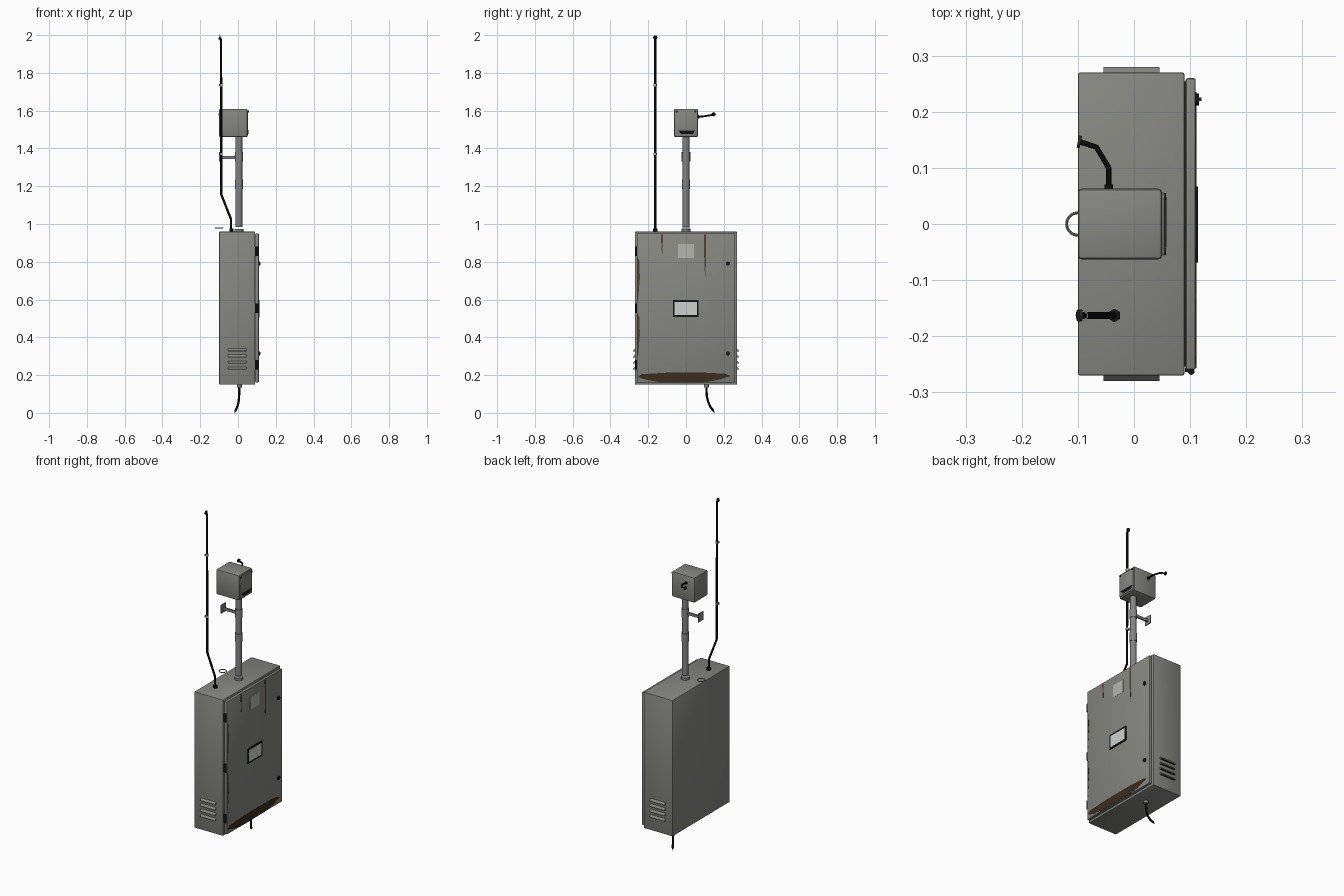
import bpy, bmesh, math
from mathutils import Vector

cube = bpy.data.objects.get("Cube")
if cube:
    bpy.data.objects.remove(cube, do_unlink=True)


def material(name, rgb):
    m = bpy.data.materials.new(name)
    m.use_nodes = True
    m.diffuse_color = (*rgb, 1)
    m.node_tree.nodes["Principled BSDF"].inputs["Base Color"].default_value = (*rgb, 1)
    return m


GREY = material("painted grey", (0.24, 0.245, 0.22))
STEEL = material("pipe steel", (0.23, 0.235, 0.23))
BLACK = material("black rubber", (0.006, 0.006, 0.006))
DARK = material("dark metal", (0.025, 0.025, 0.025))
RUST = material("rust", (0.045, 0.027, 0.013))
STREAK = material("rust streak", (0.09, 0.055, 0.025))
LABEL = material("pale label", (0.46, 0.47, 0.44))
GLASS = material("display panel", (0.62, 0.64, 0.61))


def finish(name, bm, mat, smooth=False):
    me = bpy.data.meshes.new(name)
    bmesh.ops.recalc_face_normals(bm, faces=bm.faces)
    bm.to_mesh(me)
    bm.free()
    ob = bpy.data.objects.new(name, me)
    bpy.context.collection.objects.link(ob)
    me.materials.append(mat)
    if smooth:
        shade(ob)
    return ob


def shade(ob):
    bpy.ops.object.select_all(action='DESELECT')
    ob.select_set(True)
    bpy.context.view_layer.objects.active = ob
    bpy.ops.object.shade_smooth_by_angle(angle=math.radians(40))


def box(name, x, y, z, mat, bevel=0.0):
    """Box from (low, high) ranges, optionally with rounded edges."""
    bm = bmesh.new()
    bmesh.ops.create_cube(bm, size=1)
    for v in bm.verts:
        v.co = [(r[0] + r[1]) / 2 + c * (r[1] - r[0]) for r, c in zip((x, y, z), v.co)]
    if bevel:
        bmesh.ops.bevel(bm, geom=bm.edges[:], offset=bevel, segments=2, profile=0.5, affect='EDGES')
    return finish(name, bm, mat, bevel > 0)


def rod(name, a, b, r, mat, sides=20, r2=None):
    """Cylinder or cone between two points."""
    a, b = Vector(a), Vector(b)
    bm = bmesh.new()
    bmesh.ops.create_cone(bm, cap_ends=True, segments=sides, radius1=r,
                          radius2=r if r2 is None else r2, depth=(b - a).length)
    turn = (b - a).to_track_quat('Z', 'Y')
    for v in bm.verts:
        v.co = turn @ v.co + (a + b) / 2
    return finish(name, bm, mat, sides > 8)


def tube(name, points, r, mat, cyclic=False):
    """Round cable along a polyline."""
    cu = bpy.data.curves.new(name, 'CURVE')
    cu.dimensions = '3D'
    cu.bevel_depth, cu.bevel_resolution, cu.use_fill_caps = r, 2, True
    sp = cu.splines.new('POLY')
    sp.points.add(len(points) - 1)
    for p, co in zip(sp.points, points):
        p.co = (*co, 1)
    sp.use_cyclic_u = cyclic
    ob = bpy.data.objects.new(name, cu)
    bpy.context.collection.objects.link(ob)
    ob.data.materials.append(mat)
    bpy.ops.object.select_all(action='DESELECT')
    ob.select_set(True)
    bpy.context.view_layer.objects.active = ob
    bpy.ops.object.convert(target='MESH')
    shade(bpy.context.object)


def plate(name, outline, mat, x=0.11, depth=0.001):
    """Thin plate on the door from a (y, z) outline."""
    bm = bmesh.new()
    face = bm.faces.new([bm.verts.new((x, y, z)) for y, z in outline])
    out = bmesh.ops.extrude_face_region(bm, geom=[face])
    for v in out["geom"]:
        if isinstance(v, bmesh.types.BMVert):
            v.co.x += depth
    return finish(name, bm, mat)


# Cabinet body, gasket and door
box("cabinet_body", (-0.1, 0.09), (-0.27, 0.27), (0.15, 0.96), GREY, 0.004)
box("door_gasket", (0.088, 0.095), (-0.254, 0.254), (0.165, 0.945), DARK)
box("door", (0.092, 0.11), (-0.26, 0.26), (0.16, 0.95), GREY, 0.004)

# Hinges and latches
for i, z in enumerate((0.255, 0.555, 0.855)):
    rod(f"hinge_{i}", (0.102, -0.263, z - 0.025), (0.102, -0.263, z + 0.025), 0.006, BLACK, 12)
    box(f"hinge_leaf_{i}", (0.091, 0.1), (-0.264, -0.257), (z - 0.024, z + 0.024), BLACK)
for i, z in enumerate((0.315, 0.79)):
    rod(f"latch_{i}", (0.109, 0.222, z), (0.116, 0.222, z), 0.011, BLACK, 16)
    box(f"latch_key_{i}", (0.115, 0.12), (0.219, 0.225), (z - 0.007, z + 0.007), DARK)

# Display and label
box("display_frame", (0.109, 0.114), (-0.069, 0.067), (0.508, 0.597), BLACK)
box("display", (0.112, 0.1145), (-0.06, 0.058), (0.518, 0.587), GLASS)
box("label", (0.109, 0.1108), (-0.043, 0.042), (0.82, 0.895), LABEL)

# Rust patch along the bottom of the door and streaks from its edges
patch = [(-0.255, 0.19), (-0.235, 0.205), (-0.1, 0.213), (0.1, 0.213), (0.21, 0.207),
         (0.235, 0.195), (0.18, 0.177), (0.1, 0.162), (-0.14, 0.162), (-0.21, 0.175)]
plate("rust_patch", patch, RUST)
for name, y, w, low in (("a", -0.128, 0.011, 0.835), ("b", 0.1, 0.012, 0.72)):
    plate("streak_" + name, [(y - w / 2, 0.945), (y + w / 2, 0.945), (y + w / 2, low + 0.08),
                             (y + 0.002, low), (y - 0.002, low + 0.04)], STREAK)
for i, (high, low) in enumerate(((0.825, 0.6), (0.53, 0.3))):
    plate(f"edge_streak_{i}", [(-0.257, high), (-0.247, high - 0.02), (-0.244, (high + low) / 2),
                               (-0.254, low), (-0.257, low)], STREAK)

# Sloping louvres on both side walls, dark underneath
for side, s in (("right", -1), ("left", 1)):
    for i in range(4):
        z = 0.23 + i * 0.032
        section = [(0.268, z), (0.28, z), (0.28, z + 0.003), (0.27, z + 0.014), (0.268, z + 0.014)]
        bm = bmesh.new()
        ends = [[bm.verts.new((x, s * y, h)) for y, h in section] for x in (-0.054, 0.045)]
        for e in ends:
            bm.faces.new(e)
        for j in range(len(section)):
            k = (j + 1) % len(section)
            bm.faces.new((ends[0][j], ends[0][k], ends[1][k], ends[1][j]))
        ob = finish(f"{side}_louvre_{i}", bm, GREY)
        ob.data.materials.append(BLACK)
        for p in ob.data.polygons:
            p.material_index = int(p.normal.z < -0.9)

# Post with collars
rod("post_base", (0.005, 0, 0.955), (0.005, 0, 0.973), 0.024, STEEL)
rod("post", (0.005, 0, 0.985), (0.005, 0, 1.465), 0.0175, STEEL)
rod("post_collar", (0.005, 0, 1.185), (0.005, 0, 1.235), 0.0205, STEEL)
rod("bracket_collar", (0.005, 0, 1.33), (0.005, 0, 1.38), 0.0205, STEEL)
box("bracket_arm", (-0.097, 0), (-0.005, 0.005), (1.345, 1.36), STEEL)
box("bracket_plate", (-0.1, -0.095), (-0.023, 0.023), (1.33, 1.38), STEEL)

# Loose ring behind the post
tube("ring", [(-0.1 + 0.02 * math.cos(a), 0.02 * math.sin(a), 0.979)
              for a in (i * math.tau / 24 for i in range(24))], 0.0025, STEEL, True)

# Head box with front cover and slot hood
box("head_box", (-0.1, 0.05), (-0.063, 0.063), (1.46, 1.61), GREY, 0.007)
box("head_cover", (0.048, 0.054), (-0.056, 0.056), (1.468, 1.602), GREY, 0.002)
plate("head_slot", [(-0.038, 1.493), (0.045, 1.493), (0.038, 1.477), (-0.028, 1.477)], BLACK, 0.0535)
box("head_hood", (0.052, 0.058), (-0.042, 0.048), (1.492, 1.496), DARK)
for y in (-0.049, 0.049):
    rod("head_screw", (0.053, y, 1.595), (0.057, y, 1.595), 0.006, DARK, 12)

# Cable on the head box
tube("head_cable", [(-0.045, 0.06, 1.567), (-0.045, 0.1, 1.571), (-0.067, 0.137, 1.577),
                    (-0.098, 0.147, 1.581)], 0.005, BLACK)
rod("head_gland", (-0.045, 0.062, 1.567), (-0.045, 0.07, 1.568), 0.009, BLACK, 6)
rod("head_plug", (-0.1, 0.147, 1.581), (-0.095, 0.146, 1.581), 0.011, DARK, 12)

# Tall cable with gland, clips and plug
Y = -0.163
tube("tall_cable", [(-0.037, Y, 0.955), (-0.037, Y, 1.025), (-0.088, Y, 1.155), (-0.09, Y, 1.97),
                    (-0.093, Y, 1.982), (-0.1, Y, 1.988)], 0.0062, BLACK)
rod("tall_gland", (-0.035, Y, 0.955), (-0.035, Y, 0.975), 0.012, BLACK, 6)
rod("tall_plug", (-0.1, Y, 1.988), (-0.094, Y, 1.986), 0.011, DARK, 12)
for i, z in enumerate((1.37, 1.735)):
    rod(f"clip_{i}", (-0.09, Y, z - 0.006), (-0.09, Y, z + 0.006), 0.0085, LABEL, 12)
    box(f"clip_foot_{i}", (-0.1, -0.09), (Y - 0.009, Y + 0.009), (z - 0.005, z + 0.005), STEEL)

# Cable hanging below the cabinet
rod("bottom_gland", (0.007, 0.108, 0.135), (0.007, 0.108, 0.153), 0.013, STEEL, 12)
tube("bottom_cable", [(0.007, 0.108, 0.14), (0.006, 0.11, 0.09), (0.003, 0.118, 0.057),
                      (-0.005, 0.13, 0.03), (-0.014, 0.145, 0.012)], 0.0062, BLACK)
rod("cable_tip", (-0.013, 0.143, 0.014), (-0.018, 0.15, 0), 0.005, BLACK, 12, 0.001)
